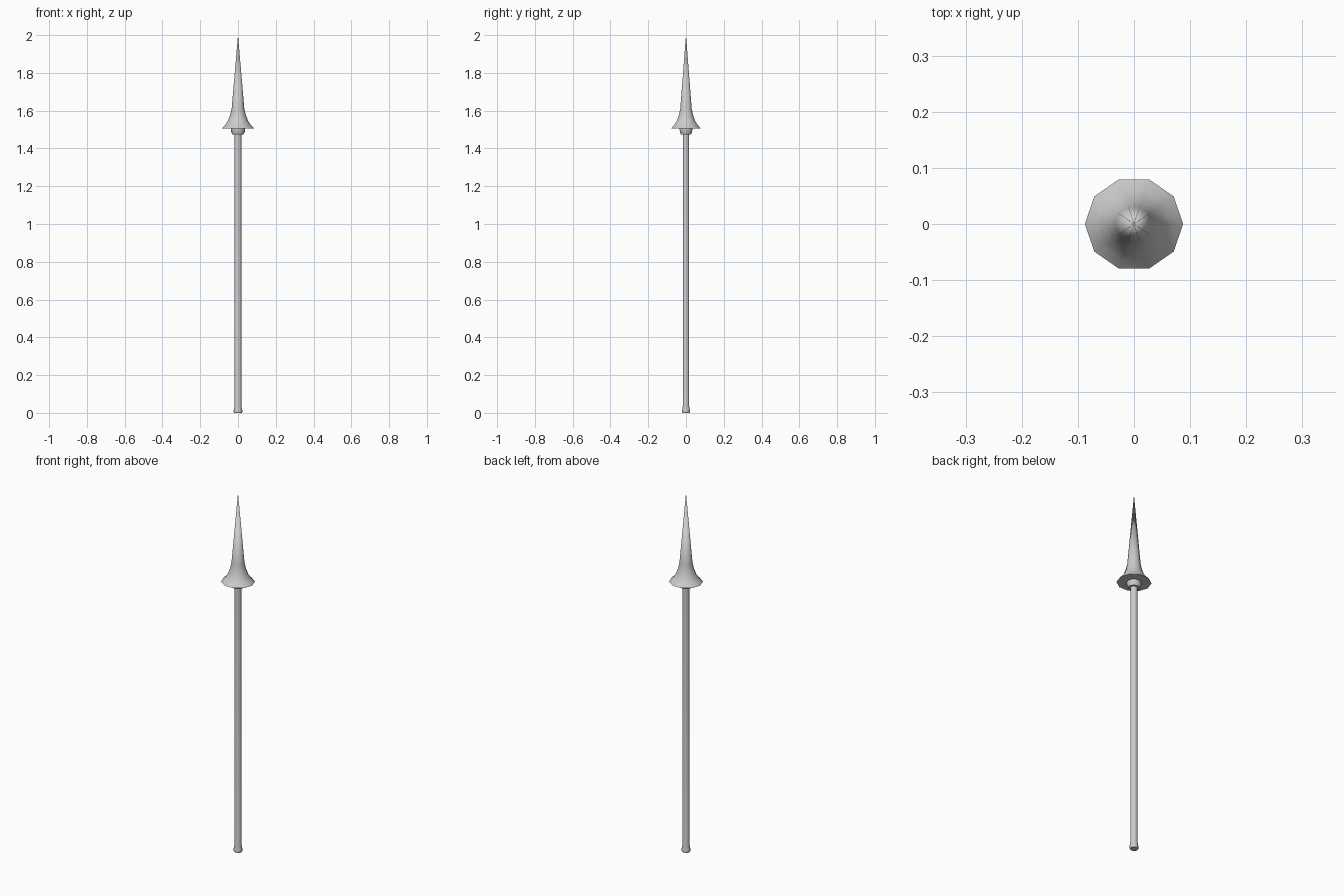
import bpy, bmesh, math

if "Cube" in bpy.data.objects:
    bpy.data.objects.remove(bpy.data.objects["Cube"])

SIDES = 10
Y_SCALE = 0.955  # cross-section is slightly narrower front to back


def lathe(name, profile):
    """Revolve (radius, z) points about z; zero radius closes to a point."""
    bm = bmesh.new()
    rings = []
    for r, z in profile:
        if r == 0:
            rings.append([bm.verts.new((0, 0, z))] * SIDES)
        else:
            rings.append([bm.verts.new((r * math.cos(a), r * Y_SCALE * math.sin(a), z))
                          for a in (2 * math.pi * i / SIDES for i in range(SIDES))])
    for low, high in zip(rings, rings[1:]):
        for i in range(SIDES):
            j = (i + 1) % SIDES
            corners = dict.fromkeys((low[i], low[j], high[j], high[i]))
            bm.faces.new(list(corners))
    bmesh.ops.recalc_face_normals(bm, faces=bm.faces)
    mesh = bpy.data.meshes.new(name)
    bm.to_mesh(mesh)
    bm.free()
    ob = bpy.data.objects.new(name, mesh)
    bpy.context.collection.objects.link(ob)
    mesh.polygons.foreach_set("use_smooth", [True] * len(mesh.polygons))
    mesh.set_sharp_from_angle(angle=math.radians(40))
    return ob


# Long pole with a flared butt
lathe("shaft", [(0, 0), (0.021, 0), (0.0235, 0.008), (0.0225, 0.014),
                (0.0185, 0.036), (0.0185, 1.48), (0, 1.48)])

# Stepped ring under the guard
lathe("collar", [(0, 1.475), (0.030, 1.475), (0.036, 1.488),
                 (0.037, 1.507), (0, 1.507)])

# Flared guard sweeping up into the long spike
lathe("guard_and_spike", [(0, 1.505), (0.0875, 1.505), (0.069, 1.523),
                          (0.053, 1.547), (0.041, 1.578), (0.0335, 1.61),
                          (0, 2.0)])
